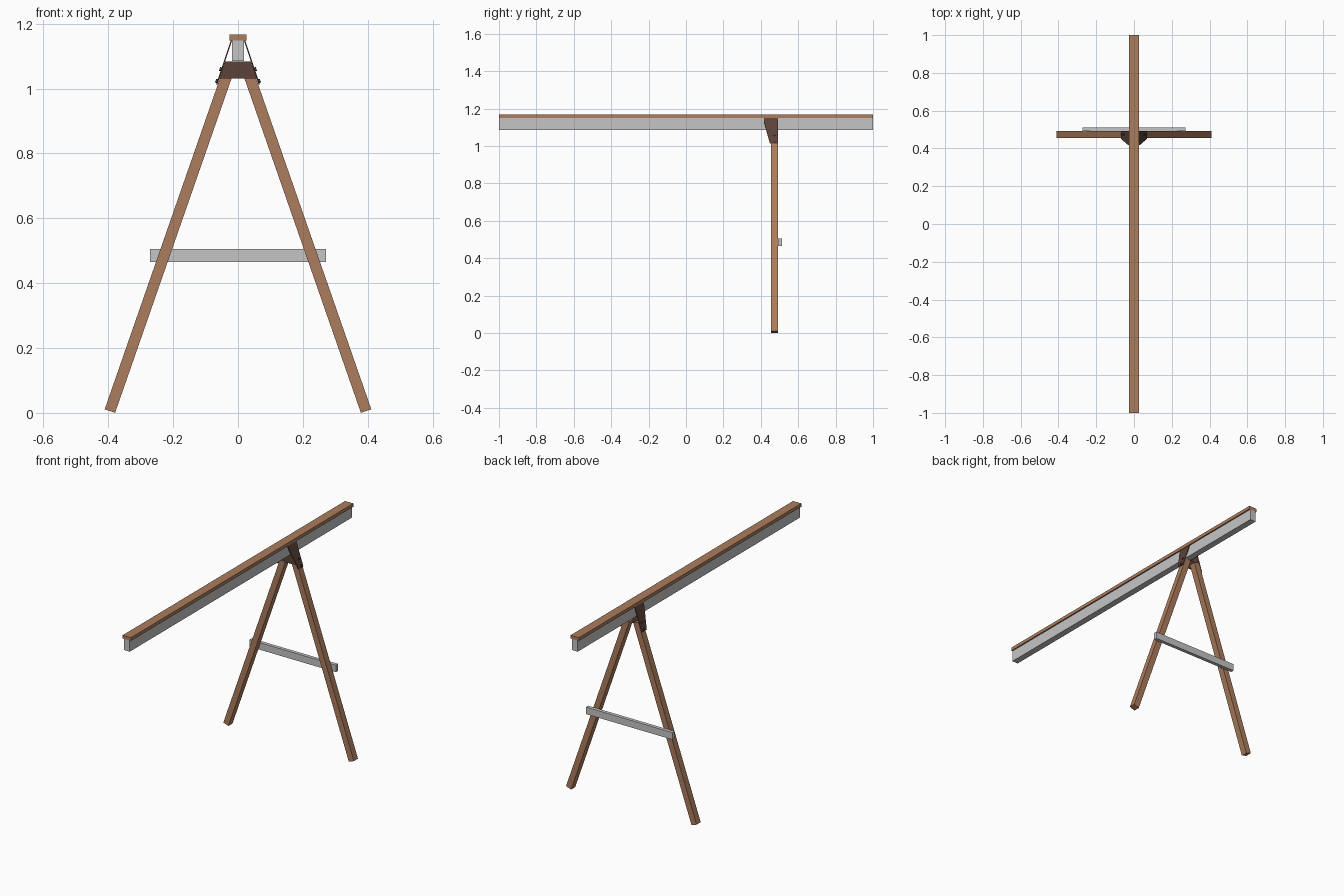
import bpy, bmesh, math
from mathutils import Vector

if "Cube" in bpy.data.objects:
    bpy.data.objects.remove(bpy.data.objects["Cube"])


def material(name, rgb):
    m = bpy.data.materials.new(name)
    m.diffuse_color = (*rgb, 1)
    m.use_nodes = True
    m.node_tree.nodes["Principled BSDF"].inputs["Base Color"].default_value = m.diffuse_color
    return m


WOOD = material("warm brown wood", (0.41, 0.205, 0.11))
GREY = material("light grey", (0.56, 0.56, 0.56))
METAL = material("dark brown metal", (0.105, 0.055, 0.04))


def prism(name, pts, offset, mat):
    """Extrude a flat 3D polygon along an offset vector."""
    bm = bmesh.new()
    face = bm.faces.new([bm.verts.new(p) for p in pts])
    ext = bmesh.ops.extrude_face_region(bm, geom=[face])
    verts = [g for g in ext["geom"] if isinstance(g, bmesh.types.BMVert)]
    bmesh.ops.translate(bm, verts=verts, vec=Vector(offset))
    bmesh.ops.recalc_face_normals(bm, faces=bm.faces[:])
    me = bpy.data.meshes.new(name)
    bm.to_mesh(me)
    bm.free()
    me.materials.append(mat)
    ob = bpy.data.objects.new(name, me)
    bpy.context.collection.objects.link(ob)
    return ob


def box(name, x, y, z, mat):
    pts = [(x[0], y[0], z[0]), (x[1], y[0], z[0]), (x[1], y[0], z[1]), (x[0], y[0], z[1])]
    return prism(name, pts, (0, y[1] - y[0], 0), mat)


# Long beam with its cap board
box("beam", (-0.0185, 0.0185), (-1, 1), (1.085, 1.148), GREY)
box("top_board", (-0.026, 0.026), (-1, 1), (1.148, 1.167), WOOD)

# Crossbar behind the legs
box("crossbar", (-0.272, 0.272), (0.492, 0.512), (0.466, 0.506), GREY)

# Front plate of the bracket
prism("bracket_front_plate",
      [(-0.058, 0.45, 1.031), (0.058, 0.45, 1.031), (0.039, 0.45, 1.084), (-0.039, 0.45, 1.084)],
      (0, 0.005, 0), METAL)

tilt = math.radians(19.2)
for s, side in ((-1, "left"), (1, "right")):
    # Square leg leaning inward, ends cut square to its axis
    up = Vector((-s * math.sin(tilt), 0, math.cos(tilt)))
    out = Vector((s * math.cos(tilt), 0, math.sin(tilt)))
    a = Vector((s * 0.379, 0.455, 0.0))
    b = a + out * 0.034
    prism(side + "_leg", [a, b, b + up * 1.115, a + up * 1.115], (0, 0.037, 0), WOOD)

    # Side plate of the bracket, flat against the leg and the beam
    def plate_x(z):
        return s * (0.0185 + (1.147 - z) * 0.335)
    outline = [(0.492, 1.147), (0.417, 1.147), (0.417, 1.125), (0.449, 1.012), (0.492, 1.012)]
    prism(side + "_bracket_plate", [(plate_x(z), y, z) for y, z in outline], out * 0.004, METAL)

    # Hexagonal bolt heads
    for i, z in enumerate((1.022, 1.058)):
        c = Vector((plate_x(z), 0.474, z)) + out * 0.004
        ring = [c + up * 0.006 * math.cos(k * math.pi / 3)
                + Vector((0, 0.006 * math.sin(k * math.pi / 3), 0)) for k in range(6)]
        prism(f"{side}_bolt_{i + 1}", ring, out * 0.005, METAL)
